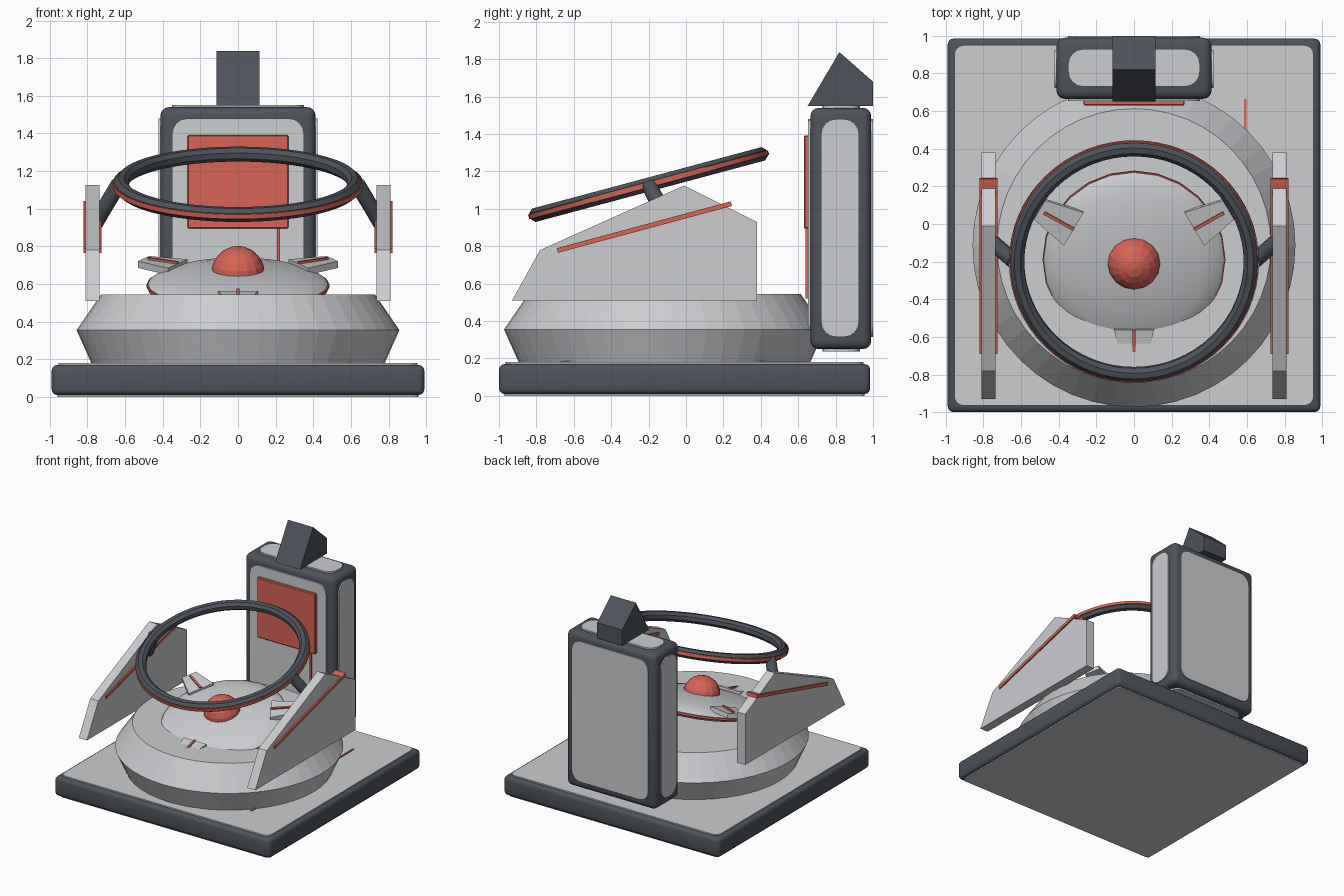
import bpy, bmesh, math
from mathutils import Matrix, Vector

if "Cube" in bpy.data.objects:
    bpy.data.objects.remove(bpy.data.objects["Cube"])


def material(name, rgb):
    m = bpy.data.materials.new(name)
    m.diffuse_color = (*rgb, 1)
    m.use_nodes = True
    m.node_tree.nodes["Principled BSDF"].inputs["Base Color"].default_value = m.diffuse_color
    return m


LIGHT = material("light grey", (0.60, 0.61, 0.63))
DARK = material("dark slate", (0.075, 0.087, 0.105))
RED = material("coral red", (0.68, 0.125, 0.09))


def finish(name, bm, mat, matrix=Matrix(), smooth=None):
    bmesh.ops.recalc_face_normals(bm, faces=bm.faces)
    bm.transform(matrix)
    me = bpy.data.meshes.new(name)
    bm.to_mesh(me)
    bm.free()
    me.materials.append(mat)
    ob = bpy.data.objects.new(name, me)
    bpy.context.collection.objects.link(ob)
    if smooth:
        bpy.ops.object.select_all(action='DESELECT')
        bpy.context.view_layer.objects.active = ob
        ob.select_set(True)
        bpy.ops.object.shade_smooth_by_angle(angle=math.radians(smooth))
    return ob


def box(name, lo, hi, mat, radius=0, axis=None, segs=4, matrix=Matrix()):
    """Box by corners; radius rounds all edges, or only those along axis."""
    lo, hi = Vector(lo), Vector(hi)
    bm = bmesh.new()
    bmesh.ops.create_cube(bm, size=1)
    for v in bm.verts:
        v.co = Vector((hi[i] - lo[i]) * v.co[i] + (hi[i] + lo[i]) / 2 for i in range(3))
    if radius:
        edges = [e for e in bm.edges if axis is None or
                 abs((e.verts[0].co - e.verts[1].co)[axis]) > 1e-5]
        bmesh.ops.bevel(bm, geom=edges, offset=radius, segments=segs,
                        profile=0.5, affect='EDGES')
    return finish(name, bm, mat, matrix, 35 if radius else None)


def prism(name, points, place, a, b, mat, matrix=Matrix()):
    """Extrude a 2D outline from depth a to b; place maps (u, v, depth) to xyz."""
    bm = bmesh.new()
    rings = [[bm.verts.new(place(u, v, d)) for u, v in points] for d in (a, b)]
    bm.faces.new(rings[0])
    bm.faces.new(rings[1])
    n = len(points)
    for i in range(n):
        j = (i + 1) % n
        bm.faces.new((rings[0][i], rings[0][j], rings[1][j], rings[1][i]))
    return finish(name, bm, mat, matrix)


def lathe(name, profile, n, mat, matrix=Matrix(), closed=False, smooth=None):
    """Spin an (r, z) profile around z; open ends become flat caps."""
    bm = bmesh.new()
    rings = [[bm.verts.new((r * math.cos(2 * math.pi * k / n),
                            r * math.sin(2 * math.pi * k / n), z))
              for k in range(n)] for r, z in profile]
    pairs = list(zip(rings, rings[1:] + rings[:1]))
    for p, q in pairs if closed else pairs[:-1]:
        for k in range(n):
            m = (k + 1) % n
            bm.faces.new((p[k], p[m], q[m], q[k]))
    if not closed:
        bm.faces.new(rings[0])
        bm.faces.new(rings[-1])
    return finish(name, bm, mat, matrix, smooth)


def rod(name, a, b, r, mat, n=16):
    a, b = Vector(a), Vector(b)
    turn = (b - a).to_track_quat('Z', 'Y').to_matrix().to_4x4()
    return lathe(name, [(r, 0), (r, (b - a).length)], n, mat,
                 Matrix.Translation(a) @ turn, smooth=35)


def side_plane(u, v, d):
    return (d, u, v)


# Square base with inlaid plates above and below
box("base", (-0.99, -1, 0.01), (0.99, 0.985, 0.17), DARK, 0.03, segs=3)
box("base_top_plate", (-0.955, -0.965, 0.16), (0.955, 0.95, 0.18), LIGHT, 0.05, 2)
box("base_bottom_plate", (-0.96, -0.97, 0), (0.96, 0.955, 0.02), LIGHT, 0.03, 2)
box("base_line", (0.585, -0.67, 0.175), (0.598, 0.665, 0.187), RED)

# Faceted drum
lathe("drum", [(0.775, 0.17), (0.858, 0.355), (0.728, 0.545)], 48, LIGHT,
      Matrix.Translation((0, -0.115, 0)))

# Tilted dish with a red rim and central dome
TILT = Matrix.Rotation(math.radians(15), 4, 'X')
DISH = Matrix.Translation((0, -0.19, 0.6)) @ TILT
cap = [(0.48 * math.cos(t), 0.085 * math.sin(t) ** 1.3)
       for t in (math.radians(d) for d in (0, 18, 36, 54, 70, 84))]
lathe("dish", [(0.40, -0.05)] + cap, 24, LIGHT, DISH, smooth=30)
lathe("dish_rim", [(0.43, -0.035), (0.486, -0.018), (0.486, -0.003)], 24, RED, DISH)
bm = bmesh.new()
bmesh.ops.create_uvsphere(bm, u_segments=16, v_segments=10, radius=0.142)
finish("dome", bm, RED, DISH @ Matrix.Translation((0, 0, 0.062)))

# Three tapered fins with red strips around the dish
for k in range(3):
    spin = DISH @ Matrix.Rotation(math.radians(120 * k - 90), 4, 'Z')
    prism("fin", [(0.37, -0.105), (0.58, -0.06), (0.58, 0.06), (0.37, 0.105)],
          lambda u, v, d: (u, v, d), 0.025, 0.062, LIGHT, spin)
    box("fin_strip", (0.37, -0.008, 0.05), (0.55, 0.008, 0.074), RED, matrix=spin)

# Tilted hoop with a red outer band
HOOP = Matrix.Translation((0, -0.2, 1.13)) @ TILT


def octagon(radius, thick):
    return [(radius + thick * math.cos(math.radians(45 * i + 22.5)),
             thick * math.sin(math.radians(45 * i + 22.5))) for i in range(8)]


lathe("hoop", octagon(0.62, 0.04), 64, DARK, HOOP, closed=True, smooth=30)
lathe("hoop_band", [(0.64, -0.014), (0.664, -0.014), (0.664, 0.012), (0.64, 0.012)],
      64, RED, HOOP, closed=True, smooth=30)

# Side panels, slanted strips through them, and hoop struts
panel = [(-0.93, 0.51), (-0.78, 0.78), (-0.01, 1.125), (0.38, 0.93), (0.38, 0.51)]
strip = [(-0.685, 0.765), (0.245, 1.015), (0.24, 1.04), (-0.69, 0.79)]
for s in (-1, 1):
    prism("side_panel", panel, side_plane, s * 0.735, s * 0.81, LIGHT)
    prism("panel_strip", strip, side_plane, s * 0.725, s * 0.822, RED)
    rod("hoop_strut", (s * 0.635, -0.2, 1.13), (s * 0.76, -0.09, 0.92), 0.042, DARK)

# Rear tower with rounded inlay plates on every side
box("tower", (-0.412, 0.665, 0.25), (0.412, 0.99, 1.54), DARK, 0.045)
box("tower_front_back_plate", (-0.35, 0.653, 0.315), (0.35, 0.999, 1.48), LIGHT, 0.08, 1)
box("tower_side_plates", (-0.422, 0.722, 0.315), (0.422, 0.925, 1.48), LIGHT, 0.08, 0)
box("tower_end_plates", (-0.35, 0.73, 0.238), (0.35, 0.93, 1.552), LIGHT, 0.08, 2)

# Red screen with a cable below
box("screen", (-0.268, 0.63, 0.895), (0.268, 0.66, 1.392), RED, 0.006, segs=1)
box("screen_cable", (0.208, 0.638, 0.52), (0.222, 0.656, 0.9), RED)

# Wedge on top of the tower
prism("wedge", [(0.65, 1.55), (0.82, 1.838), (1.0, 1.68), (1.0, 1.55)],
      side_plane, -0.115, 0.115, DARK)
